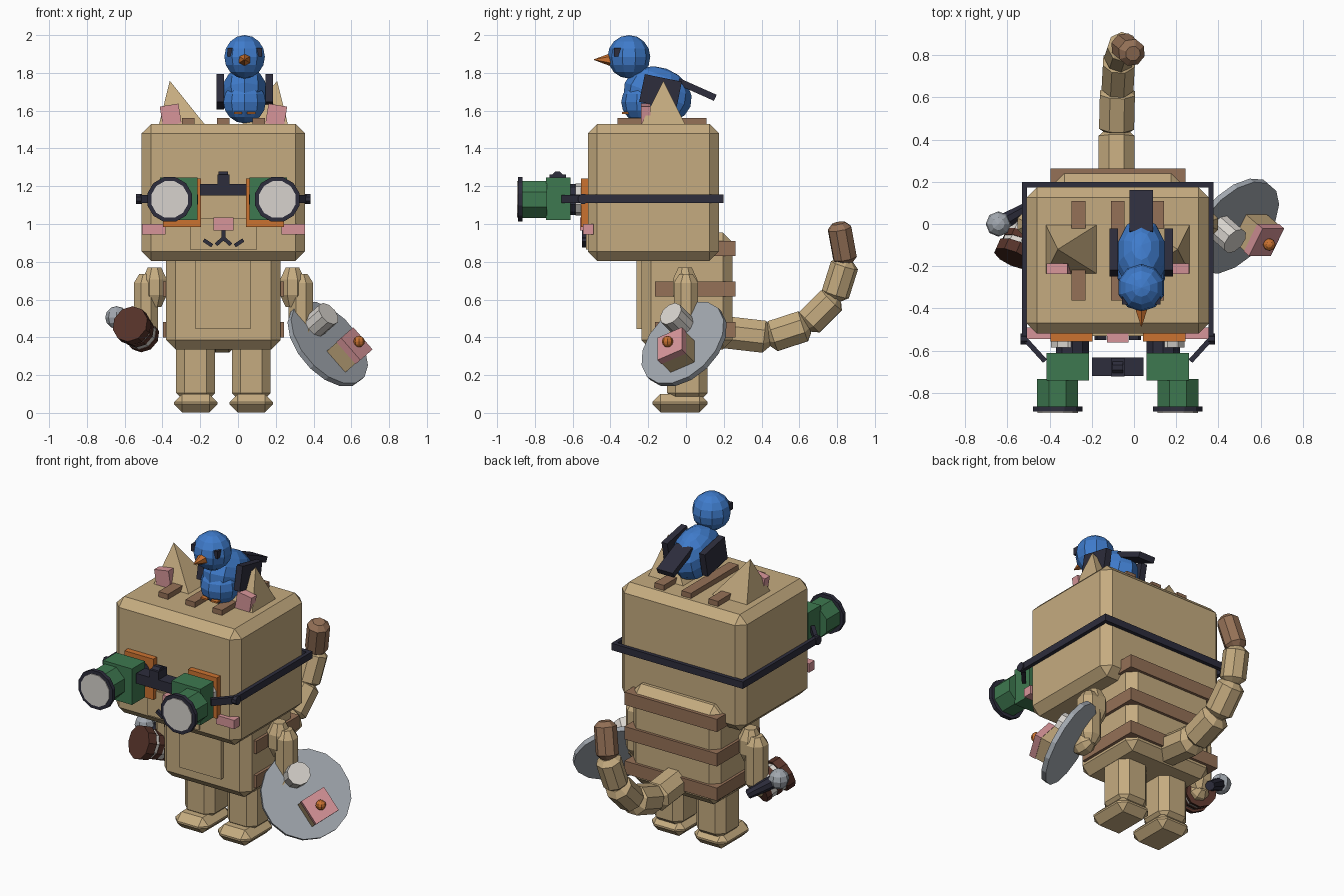
import bpy, bmesh, math
from mathutils import Vector, Matrix

if "Cube" in bpy.data.objects:
    bpy.data.objects.remove(bpy.data.objects["Cube"])

CX = -0.077  # symmetry line of the cat


def mat(name, r, g, b):
    m = bpy.data.materials.new(name)
    m.diffuse_color = (r, g, b, 1)
    m.use_nodes = True
    m.node_tree.nodes["Principled BSDF"].inputs["Base Color"].default_value = m.diffuse_color
    return m


TAN = mat("tan", .56, .41, .215)
BROWN = mat("brown", .30, .165, .095)
NAVY = mat("navy", .026, .026, .045)
BLUE = mat("blue", .05, .20, .60)
GREEN = mat("green", .048, .19, .08)
ORANGE = mat("orange", .60, .17, .03)
PINK = mat("pink", .68, .30, .32)
GREY = mat("grey", .36, .39, .43)
WHITE = mat("off_white", .68, .65, .61)
COCOA = mat("dark_brown", .09, .032, .022)


def finish(name, bm, m, matrix=None):
    bmesh.ops.recalc_face_normals(bm, faces=bm.faces)
    me = bpy.data.meshes.new(name)
    bm.to_mesh(me)
    bm.free()
    me.materials.append(m)
    ob = bpy.data.objects.new(name, me)
    if matrix:
        ob.matrix_world = matrix
    bpy.context.collection.objects.link(ob)
    return ob


def box(name, x, y, z, m, bevel=0, matrix=None):
    """Box from three (min, max) ranges, with an optional chamfer."""
    bm = bmesh.new()
    bmesh.ops.create_cube(bm, size=1)
    for v in bm.verts:
        v.co = [r[0] + (c + .5) * (r[1] - r[0]) for c, r in zip(v.co, (x, y, z))]
    if bevel:
        bmesh.ops.bevel(bm, geom=bm.edges[:], offset=bevel, segments=1, affect='EDGES')
    return finish(name, bm, m, matrix)


def lathe(name, a, b, profile, m, n=8):
    """Faceted turned part from a to b; profile is (fraction, radius)."""
    a, b = Vector(a), Vector(b)
    q = (b - a).to_track_quat('Z', 'Y')
    bm = bmesh.new()
    rings = []
    for t, r in profile:
        rings.append([bm.verts.new(a.lerp(b, t) + q @ Vector((
            r * math.cos((i + .5) * math.tau / n), r * math.sin((i + .5) * math.tau / n), 0)))
            for i in range(n)])
    for p, s in zip(rings, rings[1:]):
        for i in range(n):
            bm.faces.new((p[i], p[(i + 1) % n], s[(i + 1) % n], s[i]))
    bm.faces.new(rings[0])
    bm.faces.new(rings[-1])
    return finish(name, bm, m)


def rod(name, a, b, r, m, n=8):
    return lathe(name, a, b, [(0, r), (1, r)], m, n)


def limb(name, a, b, r, m, cap=.14):
    return lathe(name, a, b, [(0, .55 * r), (cap, r), (1 - cap, r), (1, .55 * r)], m)


def ball(name, c, radii, m, seg=10, rings=8, tilt=0):
    bm = bmesh.new()
    bmesh.ops.create_uvsphere(bm, u_segments=seg, v_segments=rings, radius=1)
    return finish(name, bm, m, Matrix.Translation(c) @ Matrix.Rotation(tilt, 4, 'X')
                  @ Matrix.Diagonal((*radii, 1)))


def bar(name, a, b, w, h, m):
    """Square bar lying between two points."""
    a, b = Vector(a), Vector(b)
    mx = Matrix.Translation(a) @ (b - a).to_track_quat('Y', 'Z').to_matrix().to_4x4()
    return box(name, (-w / 2, w / 2), (0, (b - a).length), (-h / 2, h / 2), m, 0, mx)


def span(c, half):
    return (c - half, c + half)


# Head and torso
box("head", (-.51, .355), (-.52, .175), (.805, 1.53), TAN, .05)
box("muzzle", (-.255, .10), (-.53, -.45), (.865, 1.03), TAN)
box("torso", (-.38, .225), (-.235, .245), (.335, .955), TAN, .05)
box("belly_panel", (-.225, .065), (-.262, -.2), (.445, .86), TAN)
for z in (.44, .655, .87):
    box("back_stripe", (-.397, .243), (-.165, .262), span(z, .04), BROWN)
for dx in (-.187, 0, .187):
    box("head_stripe", span(CX + dx, .033), (-.362, .108), (1.5, 1.562), BROWN)

# Face
box("nose", span(CX, .052), (-.562, -.5), (.965, 1.035), PINK)
bar("mouth_stem", (CX, -.54, .97), (CX, -.54, .91), .02, .02, NAVY)

for s in (-1, 1):
    def X(d):
        return CX + s * d

    # Cheeks and mouth strokes
    box("cheek", span(X(.37), .062), (-.545, -.49), (.945, 1.0), PINK)
    bar("mouth_inner", (X(0), -.54, .925), (X(.04), -.54, .89), .02, .02, NAVY)
    bar("mouth_outer", (X(.06), -.54, .885), (X(.105), -.54, .915), .02, .02, NAVY)

    # Ears leaning outward
    bm = bmesh.new()
    base = [bm.verts.new((X(.218 + i * .125), -.12 + j * .12, 1.52))
            for i, j in ((-1, -1), (1, -1), (1, 1), (-1, 1))]
    tip = bm.verts.new((X(.284), -.12, 1.758))
    bm.faces.new(base)
    for i in range(4):
        bm.faces.new((base[i], base[(i + 1) % 4], tip))
    finish("ear", bm, TAN)
    box("inner_ear", (-.05, .05), (-.025, .025), (-.055, .05), PINK, 0,
        Matrix.Translation((X(.28), -.212, 1.58)) @ Matrix.Rotation(s * .16, 4, 'Y'))

    # Legs and feet
    box("leg", span(X(.147), .103), (-.1, .115), (.06, .40), TAN, .045)
    box("foot", span(X(.147), .115), (-.178, .115), (.003, .1), TAN, .043)

    # Arms
    limb("shoulder", (X(.365), -.005, .56), (X(.365), -.005, .77), .07, TAN, .3)
    limb("arm", (X(.41), -.0, .40), (X(.41), -.0, .735), .07, TAN)
    limb("hand", (X(.41), .03, .42), (X(.435), -.09, .40), .06, TAN, .3)

    # Goggles: frame, eye, eyepiece, housing, barrel, rim and lens
    box("eye_frame", span(X(.22), .1), (-.556, -.5), (.985, 1.24), ORANGE)
    rod("eye", (X(.235), -.585, 1.13), (X(.235), -.54, 1.13), .085, WHITE, 10)
    rod("eyepiece", (X(.215), -.62, 1.13), (X(.215), -.545, 1.13), .083, NAVY, 10)
    box("goggle_housing", span(X(.237), .1), (-.742, -.612), (1.02, 1.245), GREEN)
    rod("goggle_barrel", (X(.285), -.875, 1.13), (X(.285), -.735, 1.13), .105, GREEN)
    rod("goggle_rim", (X(.285), -.89, 1.13), (X(.285), -.865, 1.13), .122, NAVY, 12)
    rod("lens", (X(.285), -.895, 1.13), (X(.285), -.88, 1.13), .1, WHITE, 12)

    # Strap along each side of the head
    box("side_strap", span(X(.443), .012), (-.55, .195), (1.112, 1.155), NAVY)
    bar("strap_arm", (X(.445), -.54, 1.133), (X(.345), -.65, 1.133), .024, .043, NAVY)
    rod("strap_pivot", (X(.43), -.545, 1.133), (X(.462), -.545, 1.133), .028, NAVY)

box("back_strap", (-.532, .378), (.172, .198), (1.112, 1.155), NAVY)
box("goggle_bridge", span(CX, .123), (-.72, -.632), (1.15, 1.213), NAVY)
box("bridge_knob", span(CX, .031), (-.722, -.635), (1.2, 1.262), NAVY)
rod("bridge_dial", (CX - .025, -.68, 1.25), (CX + .025, -.68, 1.25), .03, NAVY)

# Curled tail with a brown tip
tail = [(-.083, .18, .43), (-.083, .44, .40), (-.078, .64, .465),
        (-.07, .785, .61), (-.05, .845, .80), (-.005, .808, 1.005)]
for i, r in enumerate((.092, .09, .082, .075, .066)):
    a, b = Vector(tail[i]), Vector(tail[i + 1])
    e = (b - a) * .04
    limb("tail_tip" if i == 4 else "tail_segment", a - e, b + (e if i < 4 else e * 0), r,
         BROWN if i == 4 else TAN, .13)

# Tray with cup and cake, tilted outward
n = Vector((.63, -.55, .55)).normalized()
u = Vector((.66, 0, -.755))
u = (u - n * u.dot(n)).normalized()
w = n.cross(u)
c = Vector((.475, -.01, .365))
frame = Matrix.Translation(c) @ Matrix((u, w, n)).transposed().to_4x4()


def tray(x, y, z):
    return frame @ Vector((x, y, z))


rod("tray", tray(0, 0, -.015), tray(0, 0, .015), .262, GREY, 16)
rod("cup", tray(-.118, 0, .01), tray(-.118, 0, .13), .068, WHITE, 10)
box("cake", (.025, .175), (-.075, .075), (.01, .10), TAN, 0, frame)
box("icing", (.022, .178), (-.078, .078), (.10, .14), PINK, 0, frame)
ball("berry", tray(.1, 0, .16), (.03, .03, .03), ORANGE, 8, 6)

# Jar with pale bands held on the other side
a, b = Vector((-.50, .0, .405)), Vector((-.565, -.15, .465))
for name, t0, t1, r, m in (("jar_base", 0, .2, .09, COCOA), ("jar_band", .2, .42, .086, WHITE),
                           ("jar_body", .42, .62, .09, COCOA), ("jar_label", .62, .78, .086, WHITE),
                           ("jar_lid", .78, 1.1, .1, COCOA)):
    rod(name, a.lerp(b, t0), a.lerp(b, t1), r, m, 10)

# Microphone
ball("microphone_head", (-.643, 0, .505), (.06, .06, .06), GREY, 8, 6)
lathe("microphone_handle", (-.62, .01, .49), (-.49, .085, .40), [(0, .04), (1, .028)], NAVY)

# Bird on the head
BX = .035
ball("bird_body", (BX, -.15, 1.685), (.123, .185, .145), BLUE, 10, 8, -.35)
ball("bird_chest", (BX, -.225, 1.645), (.118, .118, .112), BLUE)
ball("bird_head", (BX, -.302, 1.885), (.113, .113, .115), BLUE)
lathe("beak", (BX, -.40, 1.87), (BX, -.487, 1.87), [(0, .034), (1, .002)], ORANGE, 6)
for s in (-1, 1):
    box("bird_eye", span(BX + s * .073, .018), (-.382, -.335), (1.887, 1.932), NAVY)
    box("wing", (-.02, .02), (-.1, .1), (-.075, .075), NAVY, 0,
        Matrix.Translation((BX + s * .13, -.135, 1.70)) @ Matrix.Rotation(-.2, 4, 'X'))
    box("bird_foot", span(BX + s * .035, .022), (-.34, -.2), (1.582, 1.592), ORANGE)
bar("bird_tail", (BX, -.04, 1.755), (BX, .155, 1.668), .112, .035, NAVY)
